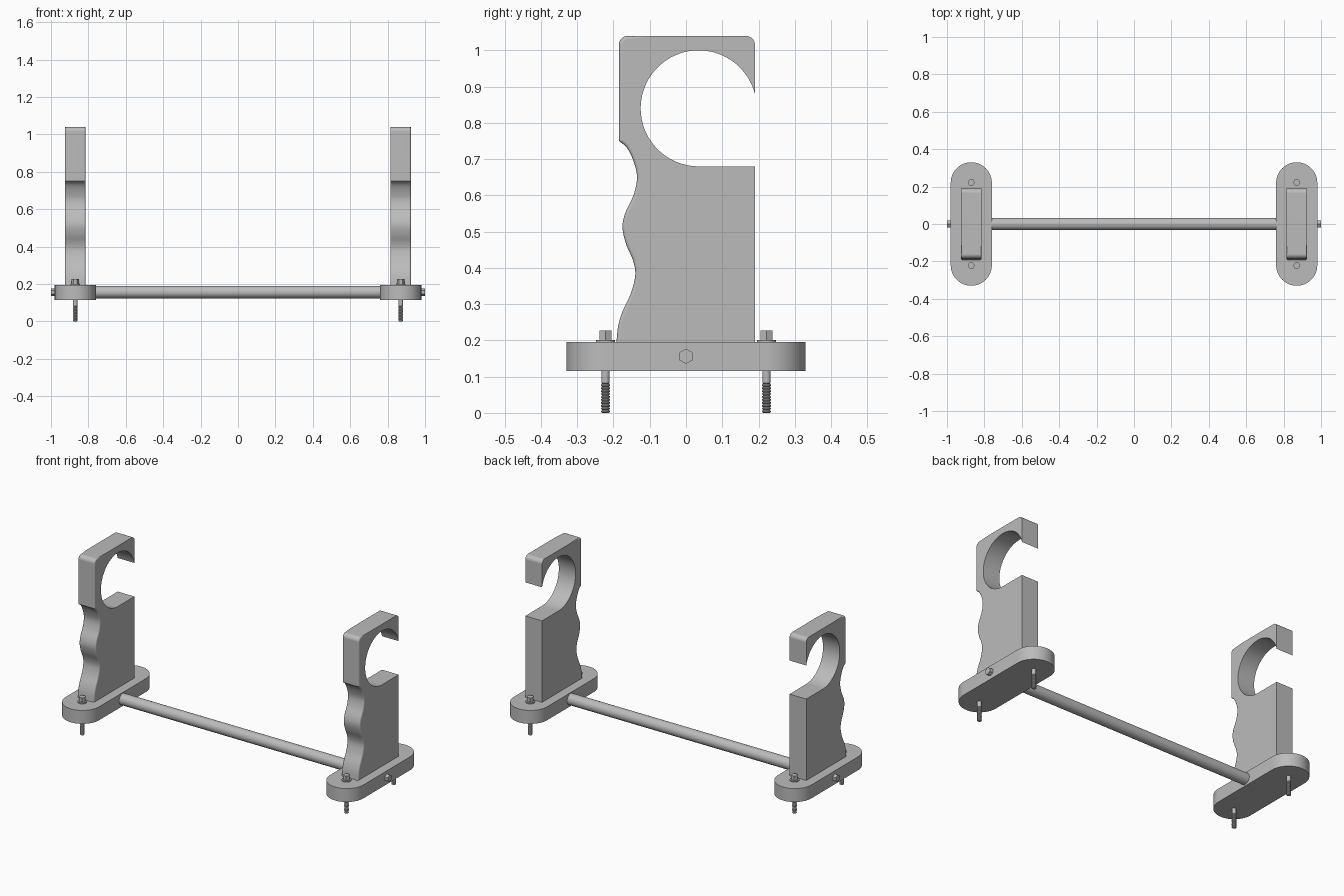
import bpy, bmesh
from math import cos, sin, pi, radians
from mathutils import Matrix, Vector

cube = bpy.data.objects.get("Cube")
if cube:
    bpy.data.objects.remove(cube, do_unlink=True)

grey = bpy.data.materials.new("plain grey")
grey.use_nodes = True
colour = (0.5, 0.5, 0.5, 1)
grey.diffuse_color = colour
grey.node_tree.nodes["Principled BSDF"].inputs["Base Color"].default_value = colour

SIDE_X = 0.87
BASE_BOTTOM, BASE_TOP = 0.115, 0.195


def finish(name, bm, matrix=Matrix()):
    bmesh.ops.recalc_face_normals(bm, faces=bm.faces)
    mesh = bpy.data.meshes.new(name)
    bm.to_mesh(mesh)
    bm.free()
    mesh.materials.append(grey)
    obj = bpy.data.objects.new(name, mesh)
    obj.matrix_world = matrix
    bpy.context.collection.objects.link(obj)
    bpy.ops.object.select_all(action='DESELECT')
    obj.select_set(True)
    bpy.context.view_layer.objects.active = obj
    bpy.ops.object.shade_smooth_by_angle(angle=radians(32))
    return obj


def extrude(points, direction):
    """Closed outline extruded into a solid; returns the starting vertices."""
    bm = bmesh.new()
    verts = [bm.verts.new(p) for p in points]
    face = bm.faces.new(verts)
    result = bmesh.ops.extrude_face_region(bm, geom=[face], use_keep_orig=True)
    moved = [g for g in result["geom"] if isinstance(g, bmesh.types.BMVert)]
    bmesh.ops.translate(bm, verts=moved, vec=direction)
    bm.normal_update()
    return bm


def arc(centre, radius, start, end, steps):
    angles = [radians(start + (end - start) * i / steps) for i in range(steps + 1)]
    return [(centre[0] + radius * cos(a), centre[1] + radius * sin(a)) for a in angles]


def smooth_path(points, steps=6):
    """Catmull-Rom curve through the points."""
    pts = [Vector(p) for p in points]
    pts = [2 * pts[0] - pts[1]] + pts + [2 * pts[-1] - pts[-2]]
    out = []
    for a, b, c, d in zip(pts, pts[1:], pts[2:], pts[3:]):
        for i in range(steps):
            t = i / steps
            p = 0.5 * (2 * b + (c - a) * t + (2 * a - 5 * b + 4 * c - d) * t * t
                       + (3 * b - a - 3 * c + d) * t ** 3)
            out.append(tuple(p))
    return out + [tuple(pts[-2])]


def lathe(name, profile, sides, matrix):
    """Solid turned about z from (radius, z) points."""
    bm = bmesh.new()
    rings = [[bm.verts.new((r * cos(2 * pi * i / sides), r * sin(2 * pi * i / sides), z))
              for i in range(sides)] for r, z in profile]
    for low, high in zip(rings, rings[1:]):
        for i in range(sides):
            j = (i + 1) % sides
            bm.faces.new((low[i], low[j], high[j], high[i]))
    bm.faces.new(rings[0])
    bm.faces.new(rings[-1])
    return finish(name, bm, matrix)


def make_upright(name, x):
    half, rounding = 0.055, 0.016
    # Front edge: rounded top corner, then finger grooves down to the base
    front = arc((-0.16, 1.015), 0.025, 90, 180, 8)
    front += smooth_path([(-0.185, 0.75), (-0.163, 0.731), (-0.145, 0.695),
                          (-0.135, 0.65), (-0.145, 0.60), (-0.168, 0.55),
                          (-0.175, 0.51), (-0.165, 0.465), (-0.146, 0.42),
                          (-0.14, 0.38), (-0.152, 0.33), (-0.175, 0.28),
                          (-0.187, 0.24), (-0.192, BASE_TOP)])
    # Back edge with the open round cradle
    back = [(0.19, BASE_TOP), (0.19, 0.68)]
    back += arc((0.035, 0.84), 0.16, 270, 14.4, 64)
    back += arc((0.165, 1.015), 0.025, 0, 90, 8)
    bm = extrude([(-half, y, z) for y, z in front + back], (2 * half, 0, 0))
    # Round the long front edges
    on_front = {(round(y, 4), round(z, 4)) for y, z in front}
    edges = [e for e in bm.edges
             if all((round(v.co.y, 4), round(v.co.z, 4)) in on_front for v in e.verts)
             and abs(e.verts[0].co.x - e.verts[1].co.x) < 0.001]
    bmesh.ops.bevel(bm, geom=edges, offset=rounding, segments=5, profile=0.5,
                    affect='EDGES', clamp_overlap=True)
    obj = finish(name, bm, Matrix.Translation((x, 0, 0)))
    normals = obj.modifiers.new("even_normals", 'WEIGHTED_NORMAL')
    normals.keep_sharp = True


def make_base(name, x):
    outline = arc((0, 0.22), 0.11, 0, 180, 32) + arc((0, -0.22), 0.11, 180, 360, 32)
    bm = extrude([(px, py, BASE_BOTTOM) for px, py in outline],
                 (0, 0, BASE_TOP - BASE_BOTTOM))
    finish(name, bm, Matrix.Translation((x, 0, 0)))


def make_bolt(name, x, y):
    place = Matrix.Translation((x, y, 0))
    lathe(name + "_washer", [(0.026, BASE_TOP), (0.026, 0.201)], 32, place)
    lathe(name + "_head", [(0.019, 0.2), (0.019, 0.227)], 6, place)
    # Threaded tip below a plain shank
    pitch, turns = 0.008, 10
    profile = [(0.009, 0)]
    for i in range(turns):
        profile += [(0.0125, (i + 0.35) * pitch), (0.0125, (i + 0.65) * pitch),
                    (0.0095, (i + 1) * pitch)]
    profile += [(0.0115, 0.082), (0.0115, BASE_TOP)]
    lathe(name + "_shank", profile, 20, place)


for side, sign in (("left", 1), ("right", -1)):
    x = sign * SIDE_X
    make_base(side + "_base", x)
    make_upright(side + "_upright", x)
    make_bolt(side + "_front_bolt", x, -0.222)
    make_bolt(side + "_back_bolt", x, 0.222)
    # Hex bolt holding the end of the crossbar
    sideways = Matrix.Translation((0, 0, 0.156)) @ Matrix.Rotation(sign * pi / 2, 4, 'Y')
    lathe(side + "_crossbar_bolt", [(0.021, 0.978), (0.021, 1.0)], 6, sideways)

# Crossbar between the two bases
lathe("crossbar", [(0.033, -0.77), (0.033, 0.77)], 48,
      Matrix.Translation((0, 0, 0.157)) @ Matrix.Rotation(pi / 2, 4, 'Y'))
